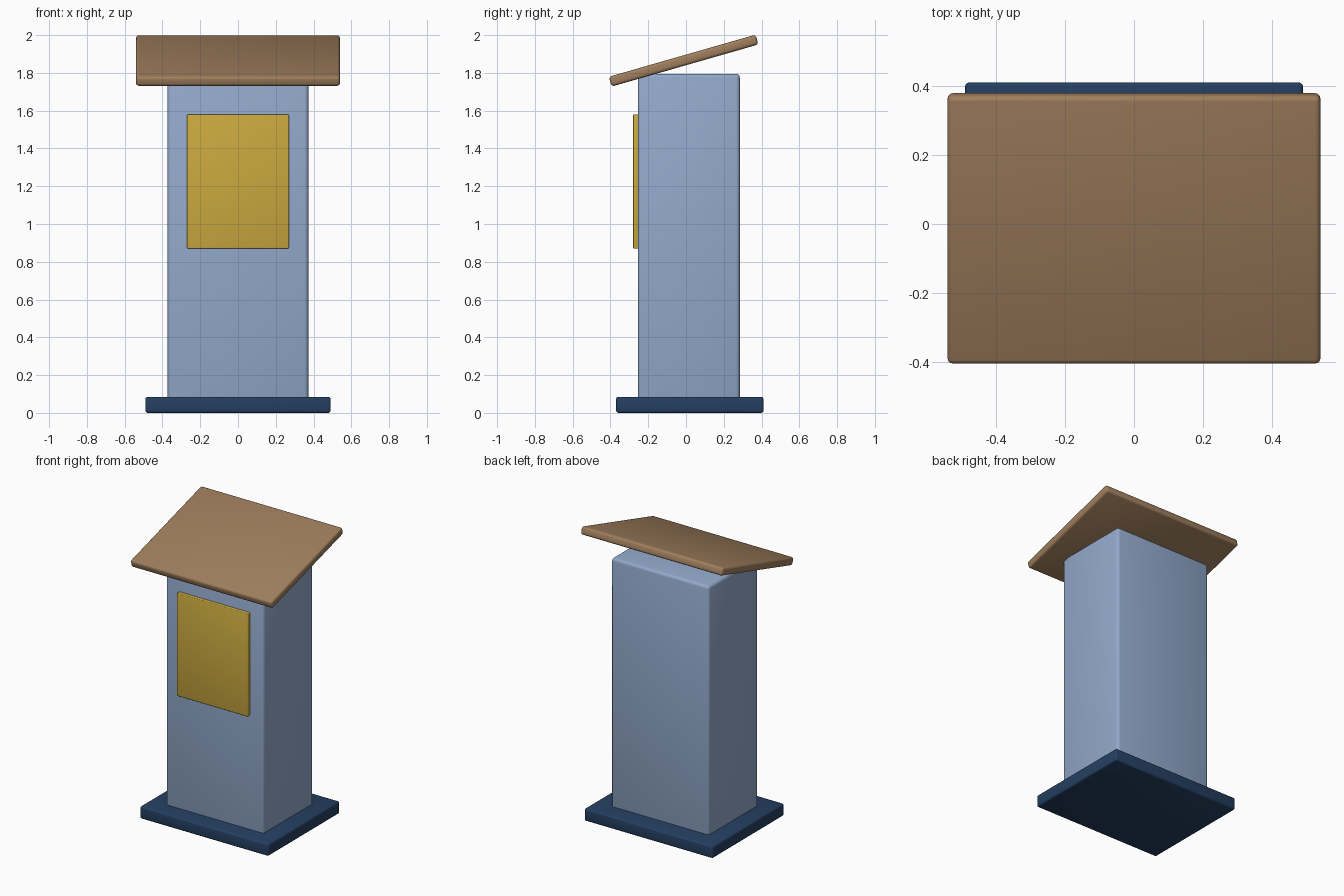
import bpy
from math import radians

default = bpy.data.objects.get("Cube")
if default:
    bpy.data.objects.remove(default, do_unlink=True)


def material(name, rgb):
    mat = bpy.data.materials.new(name)
    mat.use_nodes = True
    mat.diffuse_color = (*rgb, 1)
    mat.node_tree.nodes["Principled BSDF"].inputs["Base Color"].default_value = (*rgb, 1)
    return mat


def rounded_box(name, size, centre, bevel, mat, tilt=0):
    """Box with softly rounded edges, tilted about x in degrees."""
    bpy.ops.mesh.primitive_cube_add(size=1, location=centre)
    obj = bpy.context.object
    obj.name = name
    obj.scale = size
    bpy.ops.object.transform_apply(location=False, rotation=False, scale=True)
    obj.rotation_euler.x = radians(tilt)
    obj.data.materials.append(mat)
    mod = obj.modifiers.new("Rounded edges", "BEVEL")
    mod.width = bevel
    mod.segments = 3
    bpy.ops.object.modifier_apply(modifier=mod.name)
    bpy.ops.object.shade_smooth_by_angle(angle=radians(35))
    return obj


navy = material("navy", (0.018, 0.05, 0.12))
blue = material("pale blue", (0.29, 0.4, 0.6))
gold = material("gold", (0.6, 0.4, 0.05))
wood = material("brown wood", (0.35, 0.21, 0.11))

# Foot plate and column
rounded_box("base", (0.98, 0.78, 0.08), (0, 0.02, 0.045), 0.012, navy)
rounded_box("column", (0.745, 0.54, 1.73), (0, 0.015, 0.93), 0.02, blue)

# Plain plaque on the front of the column
rounded_box("front_panel", (0.54, 0.03, 0.71), (0, -0.265, 1.225), 0.005, gold)

# Sloping reading desk
rounded_box("desk_top", (1.08, 0.808, 0.054), (0, -0.0125, 1.865), 0.015, wood, tilt=16)

# Rest the foot plate on the ground
bpy.data.objects["base"].location.z = 0.0425
bpy.data.objects["base"].scale.z = 0.085 / 0.08
